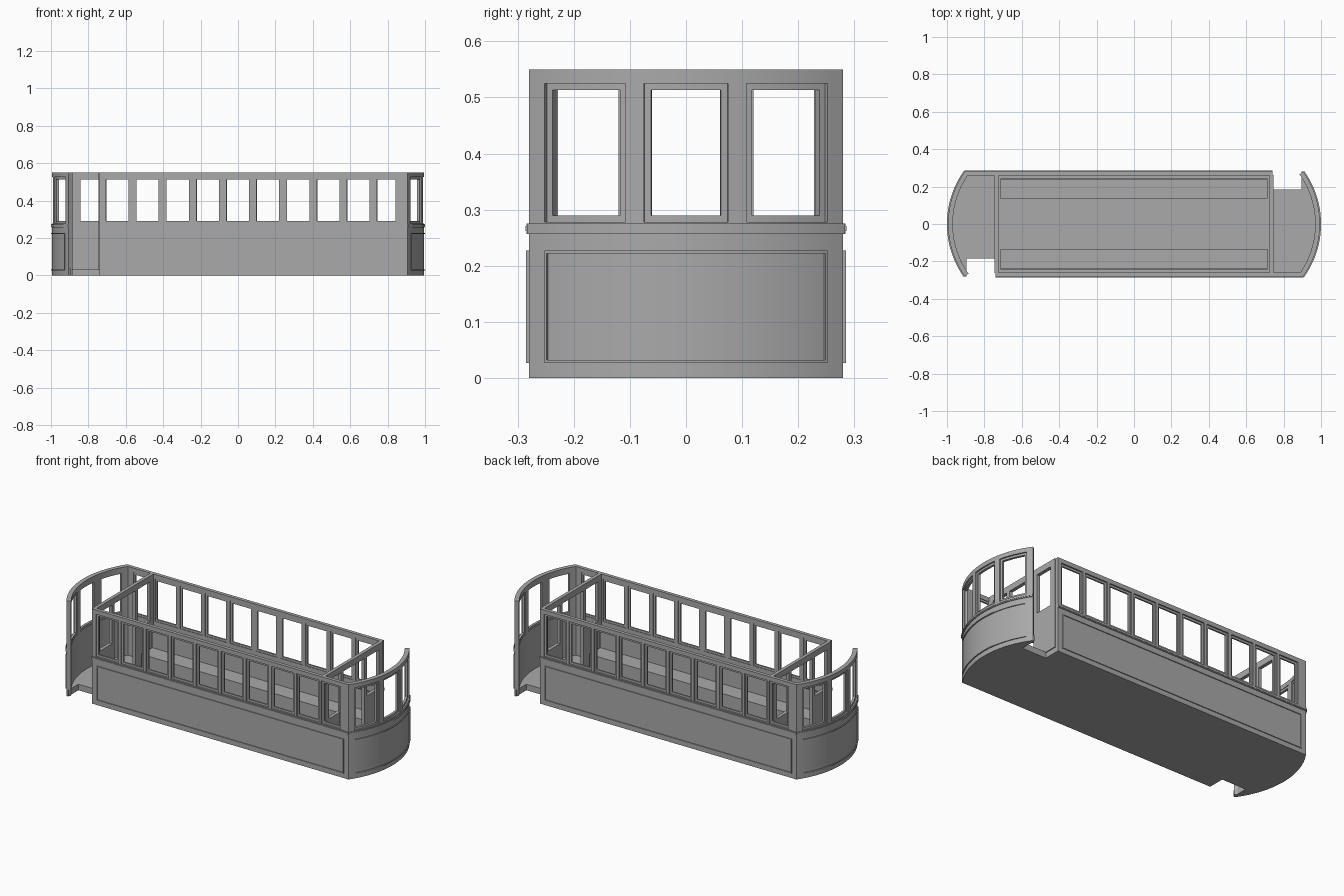
import bpy, bmesh, math

if "Cube" in bpy.data.objects:
    bpy.data.objects.remove(bpy.data.objects["Cube"])

mat = bpy.data.materials.new("body grey")
mat.use_nodes = True
GREY = (0.4, 0.4, 0.4, 1)
mat.diffuse_color = GREY
mat.node_tree.nodes["Principled BSDF"].inputs["Base Color"].default_value = GREY

HALF_W, CORNER, APEX = 0.28, 0.905, 0.994
SAG = APEX - CORNER
R = (HALF_W ** 2 + SAG ** 2) / (2 * SAG)
CX = APEX - R
ARC = R * math.asin(HALF_W / R)
DOOR, HEIGHT, FLOOR = 0.74, 0.55, 0.035


# Placement of (along, depth inward, height) on each kind of wall
def on_side(u, d, z):
    return (u, d - HALF_W, z)


def on_end(u, d, z):
    return (CX + (R - d) * math.cos(u / R), (R - d) * math.sin(u / R), z)


def on_bulkhead(u, d, z):
    return (0.745 - d, u, z)


def on_arc(y):
    return R * math.asin(y / R)


def finish(name, bm, paired=True):
    """Make an object, with a half-turned twin for the other end."""
    bmesh.ops.recalc_face_normals(bm, faces=bm.faces)
    me = bpy.data.meshes.new(name)
    bm.to_mesh(me)
    bm.free()
    me.materials.append(mat)
    ob = bpy.data.objects.new(name, me)
    bpy.context.collection.objects.link(ob)
    bpy.ops.object.select_all(action='DESELECT')
    ob.select_set(True)
    bpy.context.view_layer.objects.active = ob
    bpy.ops.object.shade_smooth_by_angle(angle=math.radians(30))
    if paired:
        twin = ob.copy()
        twin.name = name + "_opposite"
        twin.rotation_euler.z = math.pi
        bpy.context.collection.objects.link(twin)


def slab(bm, place, u0, u1, z0, z1, d0, d1, holes=()):
    """Watertight wall piece with rectangular holes (u0, u1, z0, z1)."""
    us, zs = {u0, u1}, {z0, z1}
    for a, b, c, d in holes:
        us |= {a, b}
        zs |= {c, d}
    if place is on_end:
        n = 36
        for i in range(1, n):
            u = -ARC + 2 * ARC * i / n
            if u0 < u < u1 and min(abs(u - k) for k in us) > 0.004:
                us.add(u)
    us, zs = sorted(us), sorted(zs)
    cache = {}

    def v(i, j, d):
        if (i, j, d) not in cache:
            cache[i, j, d] = bm.verts.new(place(us[i], d, zs[j]))
        return cache[i, j, d]

    def solid(i, j):
        if not (0 <= i < len(us) - 1 and 0 <= j < len(zs) - 1):
            return False
        u, z = (us[i] + us[i + 1]) / 2, (zs[j] + zs[j + 1]) / 2
        return not any(a < u < b and c < z < d for a, b, c, d in holes)

    for i in range(len(us) - 1):
        for j in range(len(zs) - 1):
            if not solid(i, j):
                continue
            ring = [(i, j), (i + 1, j), (i + 1, j + 1), (i, j + 1)]
            for d in (d0, d1):
                bm.faces.new([v(*p, d) for p in ring])
            for k, (di, dj) in enumerate([(0, -1), (1, 0), (0, 1), (-1, 0)]):
                if not solid(i + di, j + dj):
                    p, q = ring[k], ring[(k + 1) % 4]
                    bm.faces.new([v(*p, d0), v(*q, d0), v(*q, d1), v(*p, d1)])


def inset(h, t):
    return (h[0] + t, h[1] - t, h[2] + t, h[3] - t)


def build_wall(label, place, u0, u1, thick, windows, panel):
    # Wall with window openings
    bm = bmesh.new()
    slab(bm, place, u0, u1, 0, HEIGHT, 0, thick, windows)
    finish(label + "_wall", bm)
    # Recessed sashes
    bm = bmesh.new()
    for w in windows:
        slab(bm, place, *w, 0.008, thick - 0.003, [inset(w, 0.012)])
    finish(label + "_window_frames", bm)
    # Stepped belt rail
    bm = bmesh.new()
    slab(bm, place, u0, u1, 0.257, 0.275, -0.004, 0)
    slab(bm, place, u0, u1, 0.262, 0.271, -0.006, -0.004)
    finish(label + "_belt_rail", bm)
    # Raised moulding around the lower panel
    bm = bmesh.new()
    slab(bm, place, *panel, -0.005, 0, [inset(panel, 0.005)])
    finish(label + "_panel_moulding", bm)


SILL, HEAD = 0.278, 0.525

# Long sides: nine even windows and a narrower one by the corner
side_windows = [(-0.717 + 0.161 * i, -0.573 + 0.161 * i, SILL, HEAD) for i in range(9)]
side_windows.append((0.73, 0.853, SILL, HEAD))
build_wall("side", on_side, -DOOR, CORNER, 0.02, side_windows,
           (-0.71, 0.875, 0.027, 0.227))

# Curved ends with three windows each
end_windows = [(on_arc(a), on_arc(b), SILL, HEAD)
               for a, b in ((-0.252, -0.108), (-0.075, 0.075), (0.108, 0.252))]
build_wall("end", on_end, -ARC, ARC, 0.025, end_windows,
           (on_arc(-0.25), on_arc(0.25), 0.027, 0.227))

# Bulkheads with a central doorway and two side windows
bm = bmesh.new()
slab(bm, on_bulkhead, -0.262, 0.262, 0.03, HEIGHT, 0, 0.02,
     [(-0.095, 0.095, FLOOR, 0.515), (0.12, 0.228, 0.29, 0.515),
      (-0.228, -0.12, 0.29, 0.515)])
finish("bulkhead", bm)

# Floor with a cut-away entrance at two opposite corners
half = [(-0.895, -HALF_W), (-0.895, -0.185), (-DOOR, -0.185), (-DOOR, -HALF_W + 0.001)]
n = 24
for i in range(n + 1):
    a = ARC / R * (2 * i / n - 1)
    half.append((CX + (R - 0.001) * math.cos(a), (R - 0.001) * math.sin(a)))
outline = half + [(-x, -y) for x, y in half]
bm = bmesh.new()
base = bm.faces.new([bm.verts.new((x, y, 0)) for x, y in outline])
top = bmesh.ops.extrude_face_region(bm, geom=[base])["geom"]
bmesh.ops.translate(bm, vec=(0, 0, FLOOR),
                    verts=[g for g in top if isinstance(g, bmesh.types.BMVert)])
finish("floor", bm, paired=False)

# Lengthwise benches with thin backs
bm = bmesh.new()
slab(bm, on_side, -0.715, 0.715, FLOOR, 0.135, 0.045, 0.145)
finish("bench_seat", bm)
bm = bmesh.new()
slab(bm, on_side, -0.715, 0.715, FLOOR, 0.25, 0.036, 0.045)
finish("bench_back", bm)
